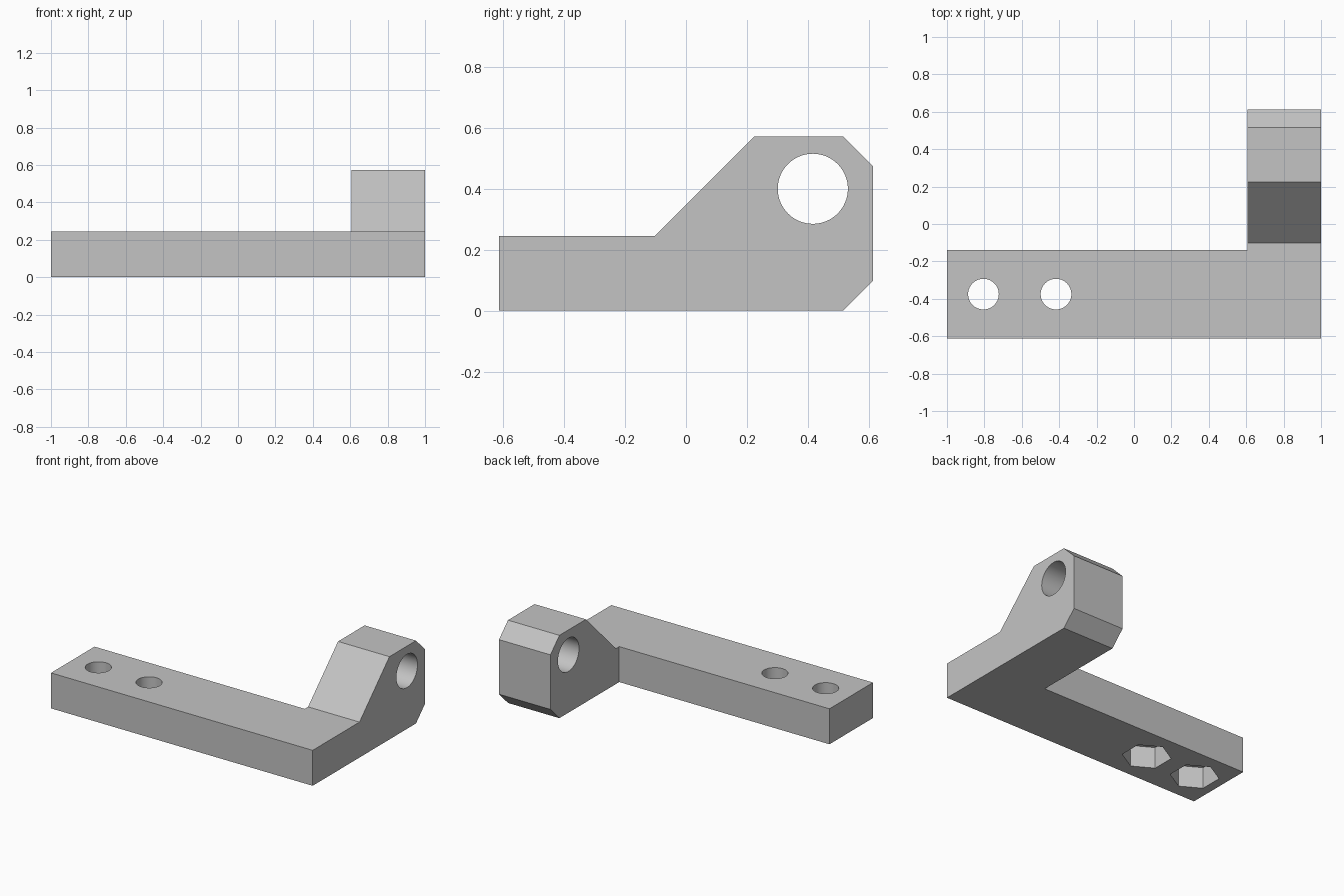
import bpy, bmesh, math
from mathutils import Matrix, Vector

cube = bpy.data.objects.get("Cube")
if cube:
    bpy.data.objects.remove(cube, do_unlink=True)

grey = bpy.data.materials.new("plain grey")
grey.use_nodes = True
colour = (0.55, 0.55, 0.55, 1)
grey.diffuse_color = colour
grey.node_tree.nodes["Principled BSDF"].inputs["Base Color"].default_value = colour


def add_mesh(name, bm):
    bmesh.ops.recalc_face_normals(bm, faces=bm.faces)
    mesh = bpy.data.meshes.new(name)
    bm.to_mesh(mesh)
    bm.free()
    mesh.materials.append(grey)
    obj = bpy.data.objects.new(name, mesh)
    bpy.context.collection.objects.link(obj)
    return obj


def prism(name, points, direction):
    bm = bmesh.new()
    face = bm.faces.new([bm.verts.new(p) for p in points])
    new = bmesh.ops.extrude_face_region(bm, geom=[face])["geom"]
    verts = [g for g in new if isinstance(g, bmesh.types.BMVert)]
    bmesh.ops.translate(bm, verts=verts, vec=Vector(direction))
    return add_mesh(name, bm)


def bore(name, centre, radius, depth, sides=64, turn=Matrix()):
    bm = bmesh.new()
    bmesh.ops.create_cone(bm, cap_ends=True, segments=sides, radius1=radius,
                          radius2=radius, depth=depth,
                          matrix=Matrix.Translation(centre) @ turn)
    return add_mesh(name, bm)


def combine(target, cutter, operation):
    mod = target.modifiers.new(cutter.name, "BOOLEAN")
    mod.operation, mod.solver, mod.object = operation, "EXACT", cutter
    bpy.context.view_layer.objects.active = target
    bpy.ops.object.modifier_apply(modifier=mod.name)
    bpy.data.objects.remove(cutter, do_unlink=True)


# Side profile swept along the full width
profile = [(-0.613, 0), (0.515, 0), (0.613, 0.098), (0.613, 0.475),
           (0.515, 0.572), (0.225, 0.572), (-0.102, 0.245), (-0.613, 0.245)]
bracket = prism("bracket", [(-1, y, z) for y, z in profile], (2, 0, 0))

# L-shaped footprint leaves the long bar and the raised arm
footprint = [(-2, -1), (2, -1), (2, 1), (0.607, 1), (0.607, -0.138), (-2, -0.138)]
combine(bracket, prism("footprint", [(x, y, -1) for x, y in footprint], (0, 0, 3)),
        "INTERSECT")

# Pivot hole through the arm
combine(bracket, bore("pivot_hole", (0.8, 0.416, 0.4), 0.115, 1,
                      turn=Matrix.Rotation(math.pi / 2, 4, "Y")), "DIFFERENCE")

# Screw holes with hexagonal nut pockets underneath
for x in (-0.805, -0.417):
    combine(bracket, bore("screw_hole", (x, -0.375, 0.1), 0.082, 1), "DIFFERENCE")
    combine(bracket, bore("nut_pocket", (x, -0.375, 0), 0.154, 0.294, 6), "DIFFERENCE")

# Smooth bores, crisp edges
bpy.ops.object.select_all(action="DESELECT")
bracket.select_set(True)
bpy.context.view_layer.objects.active = bracket
bpy.ops.object.shade_smooth_by_angle(angle=math.radians(30))
